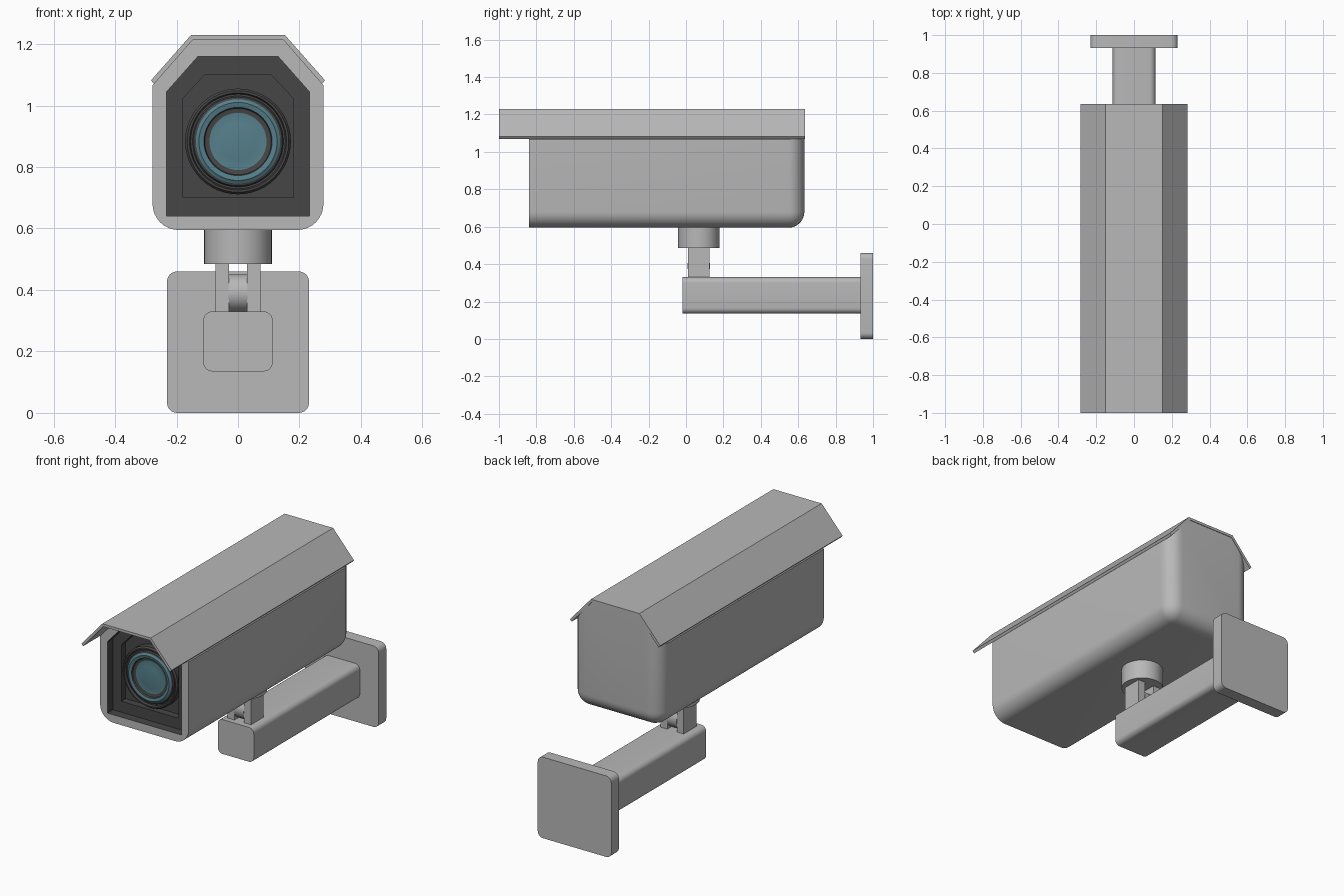
import bpy, bmesh, math
from mathutils import Matrix

cube = bpy.data.objects.get("Cube")
if cube:
    bpy.data.objects.remove(cube, do_unlink=True)


def material(name, rgb):
    m = bpy.data.materials.new(name)
    m.use_nodes = True
    m.diffuse_color = (*rgb, 1)
    m.node_tree.nodes["Principled BSDF"].inputs["Base Color"].default_value = (*rgb, 1)
    return m


GREY = material("painted grey metal", (0.48, 0.48, 0.48))
DARK = material("dark housing", (0.062, 0.062, 0.062))
BLUE = material("blue glass", (0.093, 0.215, 0.26))


def finish(bm, name, *mats):
    """Turn a bmesh into a named object with smooth shading and sharp edges."""
    bmesh.ops.recalc_face_normals(bm, faces=bm.faces[:])
    mesh = bpy.data.meshes.new(name)
    bm.to_mesh(mesh)
    bm.free()
    for m in mats:
        mesh.materials.append(m)
    ob = bpy.data.objects.new(name, mesh)
    bpy.context.collection.objects.link(ob)
    smooth(ob)
    return ob


def smooth(ob):
    bpy.ops.object.select_all(action='DESELECT')
    ob.select_set(True)
    bpy.context.view_layer.objects.active = ob
    bpy.ops.object.shade_smooth_by_angle(angle=math.radians(32))


def mirrored(half):
    """Complete a right-hand (x, z) outline with its mirror image."""
    return half + [(-x, z) for x, z in reversed(half)]


def prism(outline, y0, y1):
    """Extrude an (x, z) outline along y."""
    bm = bmesh.new()
    face = bm.faces.new([bm.verts.new((x, y0, z)) for x, z in outline])
    out = bmesh.ops.extrude_face_region(bm, geom=[face])
    moved = [v for v in out["geom"] if isinstance(v, bmesh.types.BMVert)]
    bmesh.ops.translate(bm, verts=moved, vec=(0, y1 - y0, 0))
    return bm


def round_edges(bm, test, radius, segments=6):
    edges = [e for e in bm.edges if test(*(v.co for v in e.verts))]
    bmesh.ops.bevel(bm, geom=edges, offset=radius, offset_type='OFFSET',
                    segments=segments, profile=0.5, affect='EDGES')


def rect(w, z0, z1):
    return mirrored([(w, z0), (w, z1)])


def along_y(a, b):
    return abs(a.y - b.y) > 0.01


def cylinder(name, radius, depth, matrix):
    bm = bmesh.new()
    bmesh.ops.create_cone(bm, cap_ends=True, segments=48, radius1=radius,
                          radius2=radius, depth=depth, matrix=matrix)
    return finish(bm, name, GREY)


# Camera body: rounded underside and back, chamfered top
FRONT, BACK, BASE, SHOULDER = -0.84, 0.633, 0.595, 1.066
bm = prism(mirrored([(0.278, BASE), (0.278, SHOULDER), (0.146, 1.216)]), FRONT, BACK)


def body_soft_edge(a, b):
    low = min(a.z, b.z) < BASE + 0.01
    below_shoulder = max(a.z, b.z) < SHOULDER + 0.01
    at_back = min(a.y, b.y) > FRONT + 0.01
    return (low and along_y(a, b)) or (at_back and low and below_shoulder)


round_edges(bm, body_soft_edge, 0.085, 8)
body = finish(bm, "camera_body", GREY, DARK)

# Stepped recess cut into the front of the body
recesses = [
    ("front_opening", [(0.232, 0.64), (0.232, 1.045), (0.13, 1.16)], -0.79),
    ("inner_step", [(0.18, 0.702), (0.18, 1.022), (0.108, 1.1)], -0.75),
]
for name, half, depth in recesses:
    cutter = finish(prism(mirrored(half), FRONT - 0.1, depth), name + "_cutter", DARK)
    cutter.hide_render = True
    mod = body.modifiers.new(name, 'BOOLEAN')
    mod.operation, mod.solver, mod.object = 'DIFFERENCE', 'EXACT', cutter
    mod.material_mode = 'TRANSFER'
    bpy.context.view_layer.objects.active = body
    bpy.ops.object.modifier_apply(modifier=mod.name)
    bpy.data.objects.remove(cutter, do_unlink=True)
smooth(body)

# Folded sun shield over the body
outer = [(0.283, 1.082), (0.152, 1.23)]
inner = [(0.146, 1.215), (0.273, 1.07)]
shield = outer + [(-x, z) for x, z in reversed(outer)]
shield += [(-x, z) for x, z in reversed(inner)] + inner
finish(prism(shield, -1.0, 0.636), "sun_shield", GREY)

# Lens: turned profile of (radius, y), coloured by radius
LENS_Z = 0.883
profile = [(0.172, -0.74), (0.172, -0.785), (0.165, -0.795), (0.158, -0.795),
           (0.154, -0.782), (0.148, -0.782), (0.144, -0.79), (0.137, -0.792),
           (0.127, -0.8), (0.111, -0.796), (0.108, -0.787), (0.093, -0.783),
           (0.06, -0.788), (0, -0.79)]
bm = bmesh.new()
verts = [bm.verts.new((r, y, 0)) for r, y in profile]
edges = [bm.edges.new(pair) for pair in zip(verts, verts[1:])]
bmesh.ops.spin(bm, geom=verts + edges, cent=(0, 0, 0), axis=(0, 1, 0),
               angle=math.tau, steps=48, use_duplicate=False)
bmesh.ops.remove_doubles(bm, verts=bm.verts[:], dist=0.0005)
for f in bm.faces:
    radius = max(math.hypot(v.co.x, v.co.z) for v in f.verts)
    f.material_index = int(radius < 0.095 or 0.115 < radius < 0.14)
bmesh.ops.translate(bm, verts=bm.verts[:], vec=(0, 0, LENS_Z))
finish(bm, "lens", DARK, BLUE)

# Swivel collar under the body
PIVOT_Y = 0.068
cylinder("swivel_collar", 0.11, 0.125, Matrix.Translation((0, PIVOT_Y, 0.5475)))

# Fork plates and hinge knuckle
for side, label in ((1, "left"), (-1, "right")):
    outline = [(side * x, z) for x, z in
               ((0.03, 0.32), (0.073, 0.32), (0.073, 0.49), (0.03, 0.49))]
    finish(prism(outline, 0.011, 0.125), label + "_fork_plate", GREY)
cylinder("hinge_knuckle", 0.061, 0.062,
         Matrix.Translation((0, PIVOT_Y, 0.39)) @ Matrix.Rotation(math.pi / 2, 4, 'Y'))

# Support arm and wall plate with rounded corners
for name, outline, y0, y1, radius in (
        ("support_arm", rect(0.113, 0.135, 0.33), -0.02, 0.935, 0.03),
        ("wall_plate", rect(0.231, 0.0, 0.46), 0.932, 1.0, 0.033)):
    bm = prism(outline, y0, y1)
    round_edges(bm, along_y, radius)
    finish(bm, name, GREY)
